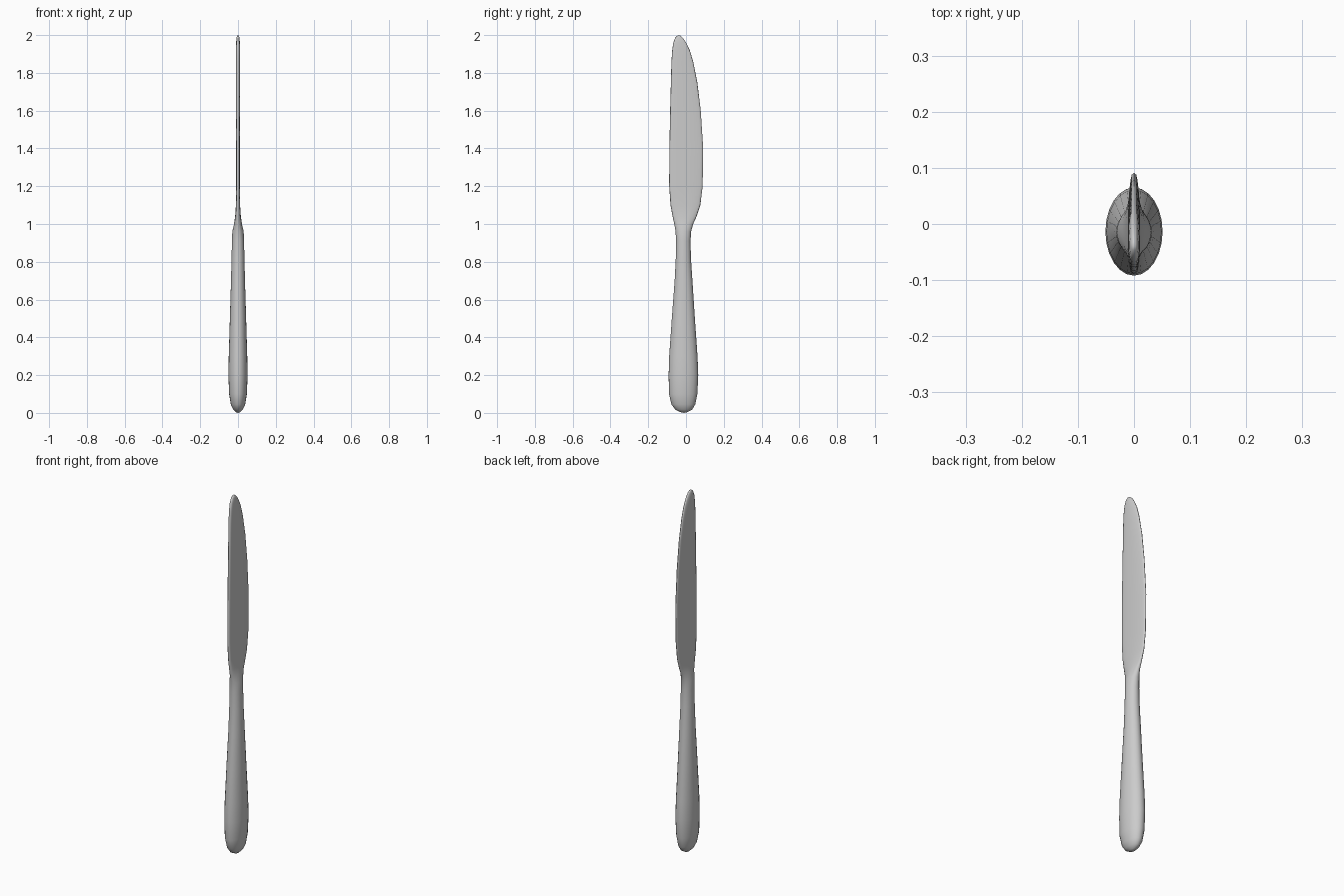
import bpy, bmesh, math

# Stations from butt to tip: z, y back, y front, half thickness, flatness (0 oval, 1 flat blade)
STATIONS = [
    (0.004, -0.030, 0.008, 0.012, 0), (0.018, -0.057, 0.033, 0.026, 0),
    (0.045, -0.077, 0.049, 0.038, 0), (0.10, -0.090, 0.060, 0.047, 0),
    (0.20, -0.092, 0.065, 0.051, 0), (0.30, -0.089, 0.061, 0.049, 0),
    (0.50, -0.075, 0.047, 0.043, 0), (0.70, -0.060, 0.034, 0.037, 0),
    (0.82, -0.054, 0.026, 0.034, 0), (0.91, -0.053, 0.024, 0.032, 0),
    (0.96, -0.055, 0.027, 0.030, 0), (1.00, -0.062, 0.038, 0.021, 0.3),
    (1.04, -0.071, 0.056, 0.015, 0.7), (1.10, -0.082, 0.076, 0.011, 1),
    (1.20, -0.089, 0.088, 0.011, 1), (1.40, -0.088, 0.091, 0.011, 1),
    (1.60, -0.084, 0.078, 0.011, 1), (1.75, -0.080, 0.060, 0.011, 1),
    (1.86, -0.077, 0.038, 0.011, 1), (1.92, -0.073, 0.020, 0.011, 1),
    (1.96, -0.067, 0.001, 0.010, 1), (1.985, -0.058, -0.016, 0.008, 0.8),
    (1.996, -0.047, -0.029, 0.005, 0.4),
]
SIDES = 24


def section(bm, z, y0, y1, hx, flat):
    ring = []
    for i in range(SIDES):
        a = 2 * math.pi * i / SIDES
        c, s = math.cos(a), math.sin(a)
        x = math.copysign(hx * abs(c) ** (1 - 0.5 * flat), c)
        x *= 1 - 0.3 * flat * max(0, s) ** 2      # thinner cutting edge
        if abs(c) < 1e-6:
            x = 0
        ring.append(bm.verts.new((x, (y0 + y1) / 2 + (y1 - y0) / 2 * s, z)))
    return ring


# One-piece knife: lofted handle and blade
bm = bmesh.new()
rings = [section(bm, *st) for st in STATIONS]
for lo, hi in zip(rings, rings[1:]):
    for i in range(SIDES):
        j = (i + 1) % SIDES
        bm.faces.new((lo[i], lo[j], hi[j], hi[i]))

# Rounded end caps
for ring, pos in ((rings[0], (0, -0.011, 0)), (rings[-1], (0, -0.038, 2))):
    tip = bm.verts.new(pos)
    for i in range(SIDES):
        bm.faces.new((ring[i], ring[(i + 1) % SIDES], tip))
bmesh.ops.recalc_face_normals(bm, faces=bm.faces)

mesh = bpy.data.meshes.new("table_knife")
bm.to_mesh(mesh)
bm.free()
knife = bpy.data.objects.new("table_knife", mesh)
bpy.context.collection.objects.link(knife)
bpy.context.view_layer.objects.active = knife
knife.select_set(True)
bpy.ops.object.shade_smooth_by_angle(angle=math.radians(60))
